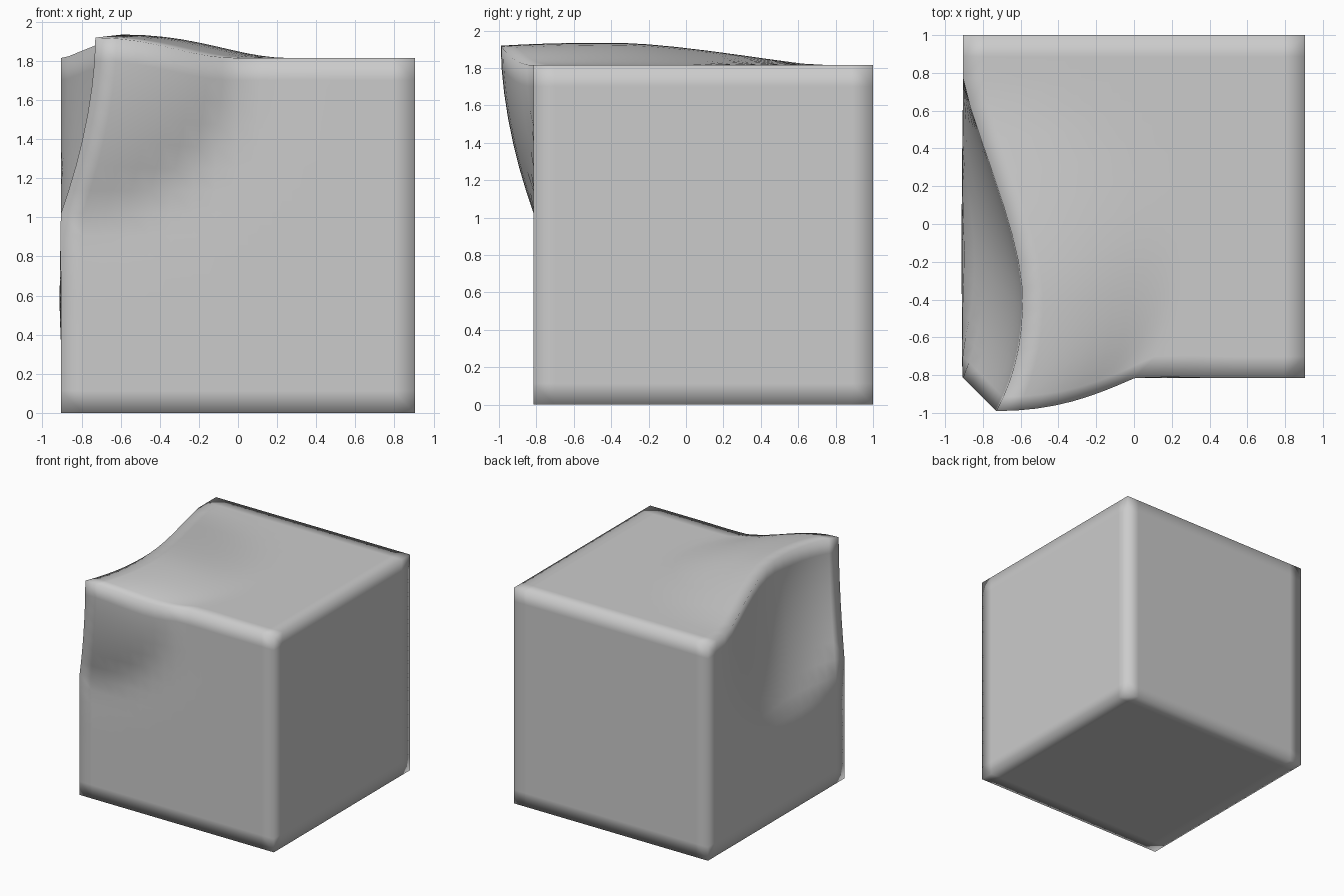
import bpy, bmesh, math

if "Cube" in bpy.data.objects:
    bpy.data.objects.remove(bpy.data.objects["Cube"])

W, D, H = 1.81, 1.815, 1.815      # undeformed block size
FRONT, LEFT = -0.815, -W / 2
CUTS = 15                         # 16 divisions per edge


def falloff(t, power=1.0):
    """Round falloff, 1 at t=0 and 0 at t>=1."""
    return max(0.0, math.cos(math.pi / 2 * t)) ** power if t < 1 else 0.0


def pull(co):
    """Sculpted pull along the upper left edge: inward, forward and up."""
    x, y, z = co
    d = y + 0.085
    if d < 0:
        side = 0.315 * falloff(-d / 1.17)
        lift = 0.12 * falloff(-d / 2.2)
    else:
        side = 0.315 * falloff(d / 0.85, 1.3)
        lift = 0.12 * falloff(d / 0.8, 1.2)
    reach = math.sqrt(max(0.05, 1.07 - (y + 0.15) ** 2))
    t = math.hypot((x - LEFT) * 0.87, H - z) / reach
    p = falloff(t)
    lift *= p ** 2.3
    if 1 < t < 1.4:               # faint opposite swell around the dent
        p = -0.025 * math.sin(math.pi * (t - 1) / 0.4)
    co.x += side * p
    co.y -= side * p
    co.z += lift


# Block: evenly divided cube, deformed at the upper left front
bm = bmesh.new()
bmesh.ops.create_cube(bm, size=1)
bmesh.ops.subdivide_edges(bm, edges=bm.edges[:], cuts=CUTS, use_grid_fill=True)
for v in bm.verts:
    v.co.x *= W
    v.co.y = FRONT + (v.co.y + 0.5) * D
    v.co.z = (v.co.z + 0.5) * H
    pull(v.co)
bmesh.ops.recalc_face_normals(bm, faces=bm.faces[:])
for f in bm.faces:
    f.smooth = True
mesh = bpy.data.meshes.new("sculpted_block")
bm.to_mesh(mesh)
bm.free()
obj = bpy.data.objects.new("sculpted_block", mesh)
bpy.context.collection.objects.link(obj)
